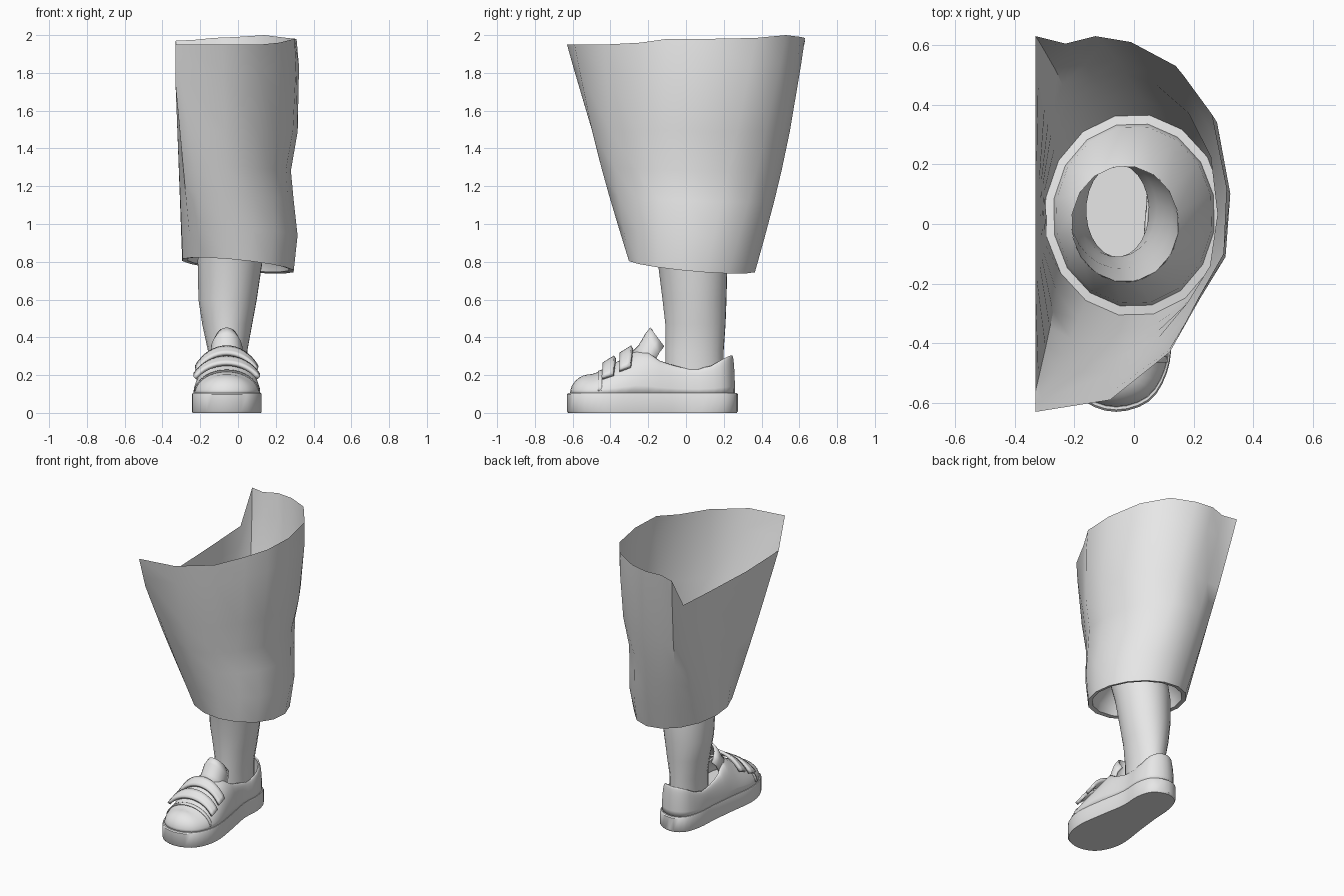
import bpy, bmesh
from math import sin, cos, pi, radians

if "Cube" in bpy.data.objects:
    bpy.data.objects.remove(bpy.data.objects["Cube"])

grey = bpy.data.materials.new("plain grey")
grey.use_nodes = True
grey.diffuse_color = (0.8, 0.8, 0.8, 1)
grey.node_tree.nodes["Principled BSDF"].inputs["Base Color"].default_value = (0.8, 0.8, 0.8, 1)


def lerp(a, b, t):
    return a + (b - a) * t


def table(pairs, v):
    """Piecewise linear lookup."""
    if v <= pairs[0][0]:
        return pairs[0][1]
    for (a, p), (b, q) in zip(pairs, pairs[1:]):
        if v <= b:
            return lerp(p, q, (v - a) / (b - a))
    return pairs[-1][1]


def loft(name, rings, closed=True, caps=False, thick=0, angle=40, offset=-1):
    """Skin a list of equal-length point rings."""
    bm = bmesh.new()
    rows = [[bm.verts.new(p) for p in ring] for ring in rings]
    n = len(rows[0])
    for a, b in zip(rows, rows[1:]):
        for i in range(n if closed else n - 1):
            j = (i + 1) % n
            bm.faces.new((a[i], a[j], b[j], b[i]))
    if caps:
        bm.faces.new(rows[0])
        bm.faces.new(rows[-1])
    bmesh.ops.remove_doubles(bm, verts=bm.verts, dist=0.0005)
    bmesh.ops.recalc_face_normals(bm, faces=bm.faces)
    mesh = bpy.data.meshes.new(name)
    bm.to_mesh(mesh)
    bm.free()
    obj = bpy.data.objects.new(name, mesh)
    bpy.context.collection.objects.link(obj)
    mesh.materials.append(grey)
    if thick:
        mod = obj.modifiers.new("thickness", "SOLIDIFY")
        mod.thickness = thick
        mod.offset = offset
    bpy.ops.object.select_all(action="DESELECT")
    obj.select_set(True)
    bpy.context.view_layer.objects.active = obj
    bpy.ops.object.shade_smooth_by_angle(angle=radians(angle))
    return obj


def ellipse(cx, cy, rx, ry, z, n=17, start=125):
    angles = [radians(start - 360 * i / n) for i in range(n)]
    return [(cx + rx * cos(a), cy + ry * sin(a), z) for a in angles]


# Trouser leg: D-shaped rim with a lower crotch edge, lofted down to a round hem
rim = [(-.33, .63, 1.97), (-.23, .605, 1.975), (-.13, .63, 1.985), (-.01, .61, 1.99),
       (.14, .53, 2.0), (.26, .37, 1.985), (.31, .12, 1.98), (.30, -.1, 1.98),
       (.22, -.24, 1.96), (.12, -.43, 1.95), (-.08, -.59, 1.95), (-.33, -.63, 1.95),
       (-.33, -.56, 1.73), (-.33, -.2, 1.72), (-.33, .2, 1.735), (-.33, .5, 1.75)]
N = len(rim)


def hem(scale, lift):
    ring = ellipse(0, .03, .3 * scale, .34 * scale, 0, N)
    return [(x, y, .78 + lift - .1 * x - .09 * (y - .03)) for x, y, z in ring]


outer = hem(1, 0)
folds = [(0, 0), (.15, .018), (.3, -.005), (.43, -.022), (.6, .012), (.88, .015), (1, 0)]
rings = []
for t, dx in folds:
    ring = []
    for h, r in zip(outer, rim):
        side = max(0, h[0] / .3)
        belly = .025 * sin(pi * t) * h[1] / .34
        ring.append((lerp(h[0], r[0], t) + dx * side,
                     lerp(h[1], r[1], t) + belly, lerp(h[2], r[2], t)))
    rings.append(ring)
loft("trouser_leg", rings)

# Folded hem and lining that closes against the leg
loft("hem_lining", [outer, hem(.91, .005), hem(.88, .06), ellipse(-.03, 0, .18, .195, .98, N)])

# Open lower leg
leg = [(.98, -.03, 0, .18, .195), (.8, -.042, .035, .172, .185), (.6, -.055, .045, .155, .17),
       (.47, -.057, .05, .133, .16), (.33, -.055, .045, .105, .155), (.1, -.055, .045, .105, .155)]
loft("lower_leg", [ellipse(cx, cy, rx, ry, z, 24) for z, cx, cy, rx, ry in leg])

# Shoe footprint, smoothed with a Catmull-Rom curve
CX = -.06
foot = [(-.06, -.63), (.05, -.595), (.11, -.5), (.125, -.38), (.1, -.2), (.07, -.02),
        (.075, .12), (.04, .23), (-.06, .275), (-.15, .235), (-.19, .12), (-.2, -.02),
        (-.22, -.2), (-.243, -.38), (-.225, -.5), (-.165, -.595)]
outline = []
for i in range(len(foot)):
    a, b, c, d = (foot[(i + k) % len(foot)] for k in (-1, 0, 1, 2))
    for t in (0, 1 / 3, 2 / 3):
        outline.append(tuple(
            b[k] + .5 * t * (c[k] - a[k] + t * (2 * a[k] - 5 * b[k] + 4 * c[k] - d[k]
                             + t * (3 * (b[k] - c[k]) + d[k] - a[k]))) for k in (0, 1)))


def footprint(scale, z):
    return [(CX + (x - CX) * scale, -.18 + (y + .18) * scale, z) for x, y in outline]


loft("shoe_sole", [footprint(.985, 0), footprint(1, .008), footprint(1, .098),
                   footprint(.985, .105)], caps=True)

# Shoe upper: closed over the toes, open collar behind the throat
TOP = [(-.5, .205), (-.44, .225), (-.3, .31), (-.24, .35), (-.13, .27), (-.02, .24),
       (.06, .23), (.15, .25), (.21, .285), (.25, .305)]
CLOSE = [(-.25, 1), (-.2, .55), (-.12, .3), (0, .2), (.25, .12)]
STEPS = 8
rings = []
for k in range(STEPS + 1):
    s = pi / 2 * k / STEPS
    ring = []
    for x, y, z in footprint(.965, .1):
        qy = max(-.5, y - (.015 if y > .1 else 0))
        qx = lerp(x, CX, table(CLOSE, y))
        m = 1 - cos(s)
        ring.append((lerp(x, qx, m), lerp(y, qy, m), z + (table(TOP, y) - z) * sin(s)))
    rings.append(ring)
loft("shoe_upper", rings, thick=.01)


# Bands that wrap over the upper: toe seam and two straps
def band(name, y0, y1, lift, start, thick, lean=0):
    rows = []
    for j in range(4):
        y = lerp(y0, y1, j / 3)
        height = table(TOP, y) - .1 + lift
        width = .168 + lift
        row = []
        for i in range(17):
            a = radians(lerp(start, 180 - start, i / 16))
            row.append((CX + width * cos(a), y - lean * (1 - sin(a)), .1 + height * sin(a)))
        rows.append(row)
    return loft(name, rows, closed=False, thick=thick, offset=0)


band("toe_cap_seam", -.465, -.445, .003, 8, .006)
band("front_strap", -.435, -.375, .03, 32, .022, .02)
band("rear_strap", -.345, -.285, .028, 36, .022, .02)

# Tongue: arched flap rising in front of the ankle
rows = []
for y, z, w in [(-.3, .31, .085), (-.25, .36, .088), (-.215, .42, .085), (-.19, .452, .065)]:
    row = []
    for i in range(13):
        a = pi * i / 12
        drop = 1 - sin(a) ** .7
        row.append((CX + w * cos(a), y + .075 * drop, z - .1 * drop))
    rows.append(row)
loft("shoe_tongue", rows, closed=False, thick=.014)
